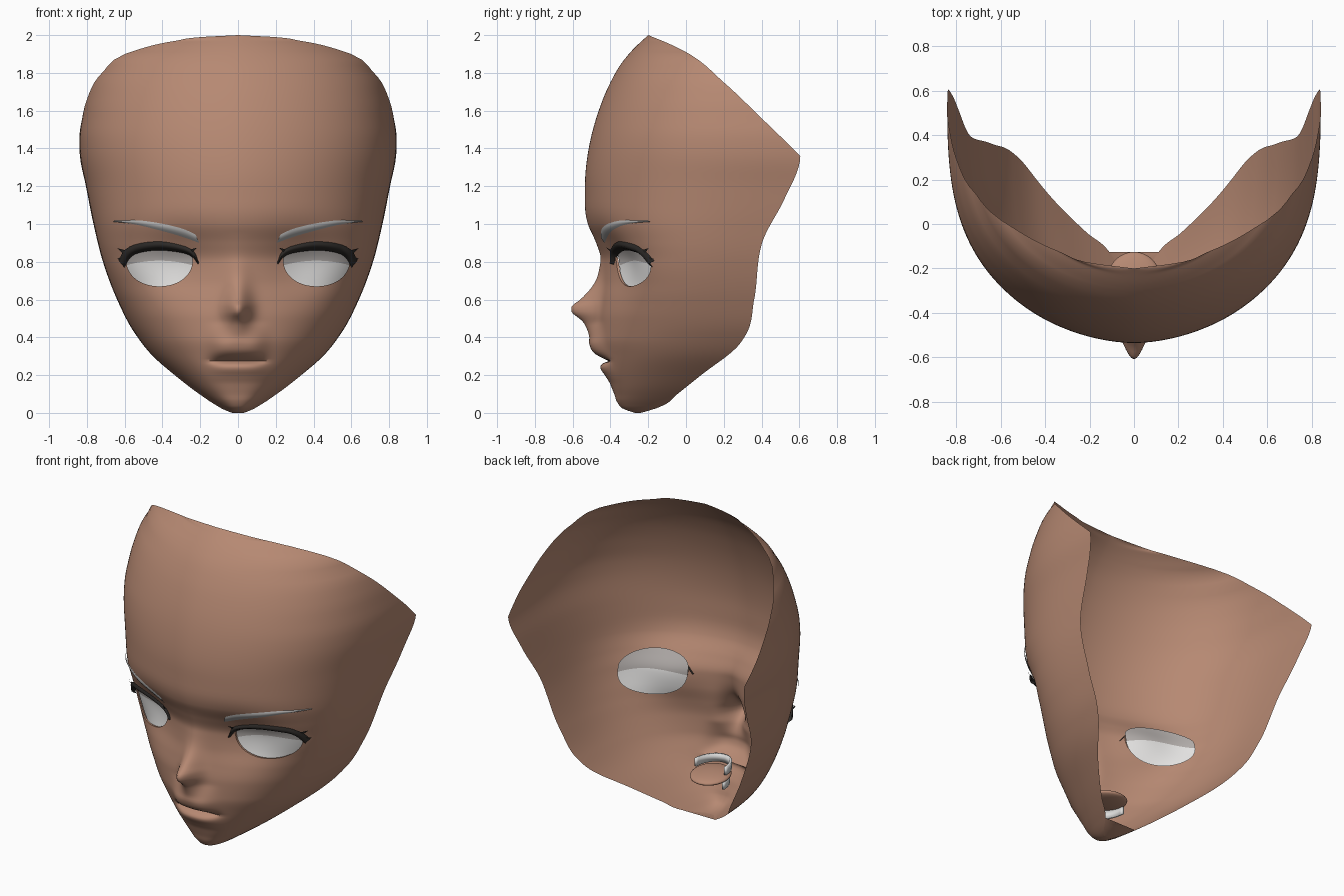
import bpy, bmesh, math

if "Cube" in bpy.data.objects:
    bpy.data.objects.remove(bpy.data.objects["Cube"])


def material(name, r, g, b):
    m = bpy.data.materials.new(name)
    m.diffuse_color = (r, g, b, 1)
    m.use_nodes = True
    m.node_tree.nodes["Principled BSDF"].inputs["Base Color"].default_value = m.diffuse_color
    return m


SKIN = material("skin", .47, .25, .17)
WHITE = material("eye white", .82, .81, .80)
SHADE = material("eye upper grey", .45, .42, .405)
DARK = material("lash black", .025, .022, .02)
GREY = material("brow grey", .45, .445, .44)
TOOTH = material("tooth white", .72, .72, .71)


def curve(*pts):
    """Smooth curve without overshoot through (t, value) points."""
    n = len(pts)
    h = [pts[i + 1][0] - pts[i][0] for i in range(n - 1)]
    d = [(pts[i + 1][1] - pts[i][1]) / h[i] for i in range(n - 1)]
    m = [d[0]]
    for i in range(n - 2):
        a, b = d[i], d[i + 1]
        s = (a * h[i + 1] + b * h[i]) / (h[i] + h[i + 1])
        lim = 3 * min(abs(a), abs(b)) if a * b > 0 else 0
        m.append(max(-lim, min(lim, s)))
    m.append(d[-1])

    def f(t):
        t = min(max(t, pts[0][0]), pts[-1][0])
        i = 0
        while i < n - 2 and t > pts[i + 1][0]:
            i += 1
        s = (t - pts[i][0]) / h[i]
        return (pts[i][1] * (1 + 2 * s) * (1 - s) ** 2 + h[i] * m[i] * s * (1 - s) ** 2
                + pts[i + 1][1] * s * s * (3 - 2 * s) + h[i] * m[i + 1] * s * s * (s - 1))
    return f


# Head curves over height: half width, open rear edge, full depth, front profile, roundness
WIDTH = curve((0, .03), (.015, .07), (.04, .115), (.1, .205), (.2, .335), (.3, .45), (.42, .545),
              (.6, .64), (.8, .715), (1, .765), (1.2, .805), (1.36, .837), (1.45, .84),
              (1.56, .825), (1.66, .8), (1.8, .72), (1.91, .57), (1.97, .33), (1.99, .19), (2, 0))
REAR = curve((0, -.24), (.02, -.17), (.04, -.12), (.1, -.045), (.2, .08), (.36, .28), (.42, .32),
             (.6, .36), (.92, .41), (1.13, .52), (1.36, .605), (1.39, .575), (1.56, .4),
             (1.75, .2), (1.91, 0), (1.95, -.08), (2, -.2))
DEPTH = curve((0, .0), (.1, .1), (.2, .2), (.42, .34), (.65, .385), (.92, .44), (1.13, .54),
              (1.36, .62), (2, .62))
FRONT = curve((0, -.27), (.02, -.33), (.05, -.36), (.1, -.38), (.15, -.40), (.2, -.42), (.3, -.445),
              (.4, -.465), (.5, -.465), (.6, -.455), (.7, -.445), (.8, -.445), (.9, -.475),
              (1, -.52), (1.1, -.535), (1.2, -.535), (1.4, -.515), (1.62, -.455), (1.74, -.405),
              (1.86, -.335), (1.93, -.275), (2, -.2))
ROUND = curve((0, .42), (.1, .4), (.2, .39), (.4, .35), (.8, .28), (1.1, .30), (2, .30))
POWER = curve((0, 2.6), (.1, 2.5), (.2, 2.2), (.45, 1.85), (.6, 1.8), (2, 1.8))
NOSE = curve((.36, 0), (.4, .012), (.44, .04), (.5, .10), (.535, .143), (.56, .147), (.6, .105),
             (.7, .035), (.8, .01), (.95, 0))
MOUTH = curve((.16, 0), (.2, .010), (.235, .022), (.262, .003), (.275, -.03), (.29, .0),
              (.32, .04), (.36, .05), (.4, .035), (.48, 0))


def section(z):
    """Slice data; the slice is a full half-oval cut off at the open rear edge."""
    w, rear, front, q, p = WIDTH(z), REAR(z), FRONT(z), ROUND(z), POWER(z)
    depth = max(DEPTH(z), rear)
    cut = min(max((depth - rear) / (depth - front), 0), 1) ** (1 / q)
    full = w / max(1 - cut, 1e-6) ** (1 / p)
    return z, p, w, depth, front, q, NOSE(z), MOUTH(z), max(full, 1e-4)


def face_y(x, s):
    z, p, w, depth, front, q, nose, mouth, full = s
    x = abs(x)
    k = min(x / full, 1)
    y = depth - (depth - front) * max(1 - k ** p, 0) ** q
    y -= nose * math.exp(-.5 * (x / .045) ** 2) + mouth * math.exp(-(x / .13) ** 4 * .8)
    return y + .05 * math.exp(-.5 * ((x - .32) / .13) ** 2 - .5 * ((z - .78) / .12) ** 2)


# Eye opening outline
EX, EW, EZ = .416, .176, .82


def eye_low(x):
    return EZ - .15 * max(1 - ((x - EX) / EW) ** 2, 0) ** .42


def eye_high(x):
    return EZ + .052 * max(1 - ((x - EX) / EW) ** 2, 0) ** .5


def finish(bm, name, mats, angle=60, mirror=False):
    me = bpy.data.meshes.new(name)
    bm.to_mesh(me)
    bm.free()
    for m in mats:
        me.materials.append(m)
    me.shade_smooth()
    me.set_sharp_from_angle(angle=math.radians(angle))
    ob = bpy.data.objects.new(name, me)
    bpy.context.collection.objects.link(ob)
    if mirror:
        ob.modifiers.new("Mirror", 'MIRROR').use_mirror_merge = False
    return ob


def add_grid(bm, rows, mat=lambda r: 0):
    vs = [[bm.verts.new(p) for p in row] for row in rows]
    for r, (a, b) in enumerate(zip(vs, vs[1:])):
        for j in range(len(a) - 1):
            bm.faces.new((a[j], a[j + 1], b[j + 1], b[j])).material_index = mat(r)
    return vs


# Face shell, sliced by height and open at the back
heights = [i * .0125 for i in range(80)] + [1 + .03 * i for i in range(30)]
heights += [2 - .1 * (1 - i / 20) ** 2 for i in range(20)] + [1.99999]
rows, N = [], 80
for z in heights:
    s = section(z)
    xs = [s[2] * math.sin(j / N * math.pi / 2) for j in range(-N, N + 1)]
    rows.append([(x, face_y(x, s), z) for x in xs])
bm = bmesh.new()
vs = add_grid(bm, rows)
for a, b in zip(vs[:4], vs[1:4]):           # underside of the chin
    bm.faces.new((a[-1], a[0], b[0], b[-1]))
bm.faces.new(vs[0][::-1])

# Eye holes: remove faces, snap the border to the outline, turn a rim inward
gone = []
for f in bm.faces:
    c = f.calc_center_median()
    x = abs(c.x)
    if c.y < .1 and abs(x - EX) < EW and eye_low(x) < c.z < eye_high(x):
        gone.append(f)
bmesh.ops.delete(bm, geom=gone, context='FACES')
outline = []
for i in range(400):
    x = EX + EW * math.cos(i * math.pi / 200)
    outline.append((x, eye_high(x) if i < 200 else eye_low(x)))


def near_eye(v):
    return .17 < abs(v.co.x) < .63 and .64 < v.co.z < .9 and v.co.y < .1


rim = [e for e in bm.edges if e.is_boundary and all(near_eye(v) for v in e.verts)]
for v in {v for e in rim for v in e.verts}:
    x, z = min(outline, key=lambda p: (p[0] - abs(v.co.x)) ** 2 + (p[1] - v.co.z) ** 2)
    v.co = (math.copysign(x, v.co.x), face_y(x, section(z)), z)
new = bmesh.ops.extrude_edge_only(bm, edges=rim)["geom"]
for v in new:
    if isinstance(v, bmesh.types.BMVert):
        v.co.y += .012
bmesh.ops.recalc_face_normals(bm, faces=bm.faces)
brow_face = min(bm.faces, key=lambda f: (f.calc_center_median().z - 1.2) ** 2 + f.calc_center_median().x ** 2)
if brow_face.normal.y > 0:
    bmesh.ops.reverse_faces(bm, faces=bm.faces)
finish(bm, "face", [SKIN], 50)

# Eyes: oval plates behind the openings, grey in the upper part
rows = [[] for _ in range(17)]
for i in range(41):
    d = -math.cos(i / 40 * math.pi)
    x = EX + (EW + .006) * d
    r0 = max(1 - d * d, 0)
    lo, hi = .812 - .168 * r0 ** .4, .82 + .1 * r0 ** .5
    mid = min(max(.806 - .8 * (x - EX) ** 2, lo), hi)
    for r in range(17):
        z = lo + (mid - lo) * r / 8 if r < 9 else mid + (hi - mid) * (r - 8) / 8
        rows[r].append((x, face_y(x, section(z)) + .018 + .012 * r0, z))
bm = bmesh.new()
add_grid(bm, rows, lambda r: int(r >= 8))
finish(bm, "eyes", [WHITE, SHADE], 60, True)


# Bands lying on the face between a lower and an upper line
def band(name, lower, upper, offsets, mat, lift, spikes=()):
    def line(pts):
        fx, fz = (curve(*[(i, p[k]) for i, p in enumerate(pts)]) for k in (0, 1))
        n = (len(pts) - 1) * 6
        return [(fx(i / 6), fz(i / 6)) for i in range(n + 1)]

    def lifted(x, z, off):
        return x, face_y(x, section(z)) - off - lift * max(x - .55, 0), z
    lo, hi = line(lower), line(upper)
    rows = []
    for r, off in enumerate(offsets):
        k = r / (len(offsets) - 1)
        pts = [(a[0] + (b[0] - a[0]) * k, a[1] + (b[1] - a[1]) * k) for a, b in zip(lo, hi)]
        rows.append([lifted(x, z, off) for x, z in pts])
    bm = bmesh.new()
    add_grid(bm, rows)
    for tri in spikes:
        bm.faces.new([bm.verts.new(lifted(x, z, .012)) for x, z in tri])
    finish(bm, name, [mat], 80, True)


band("upper_lashes",
     [(.212, .785), (.25, .83), (.31, .85), (.42, .861), (.52, .848), (.57, .822), (.602, .77)],
     [(.207, .795), (.235, .855), (.30, .887), (.42, .907), (.53, .895), (.60, .862), (.632, .805)],
     (-.01, .012, .022, .016, .003), DARK, .35,
     [((.61, .845), (.60, .862), (.638, .872)), ((.60, .80), (.62, .825), (.64, .815)),
      ((.25, .865), (.24, .85), (.218, .875))])
band("eyebrows",
     [(.205, .90), (.30, .934), (.42, .968), (.55, .999), (.66, 1.012)],
     [(.225, .945), (.30, .977), (.42, 1.005), (.55, 1.02), (.66, 1.017)],
     (.003, .008, .010, .008, .003), GREY, .1)

# Teeth: curved strips behind the lips
for name, z0, z1, front in (("upper_teeth", .275, .325, -.395), ("lower_teeth", .19, .24, -.375)):
    rows = []
    for z in (z0, z1):
        arc = [math.pi * (i / 24 - .5) for i in range(25)]
        rows.append([(.112 * math.sin(a), front + .15 * (1 - math.cos(a)), z) for a in arc])
    bm = bmesh.new()
    add_grid(bm, rows)
    ob = finish(bm, name, [TOOTH], 40)
    ob.modifiers.new("Thickness", 'SOLIDIFY').thickness = .014

# Tongue: flattened rounded slab
bm = bmesh.new()
bmesh.ops.create_uvsphere(bm, u_segments=32, v_segments=16, radius=1)
for v in bm.verts:
    v.co = (v.co.x * .12, -.25 + v.co.y * .125, .25 + v.co.z * .028 - .012 * v.co.y)
finish(bm, "tongue", [SKIN], 60)
